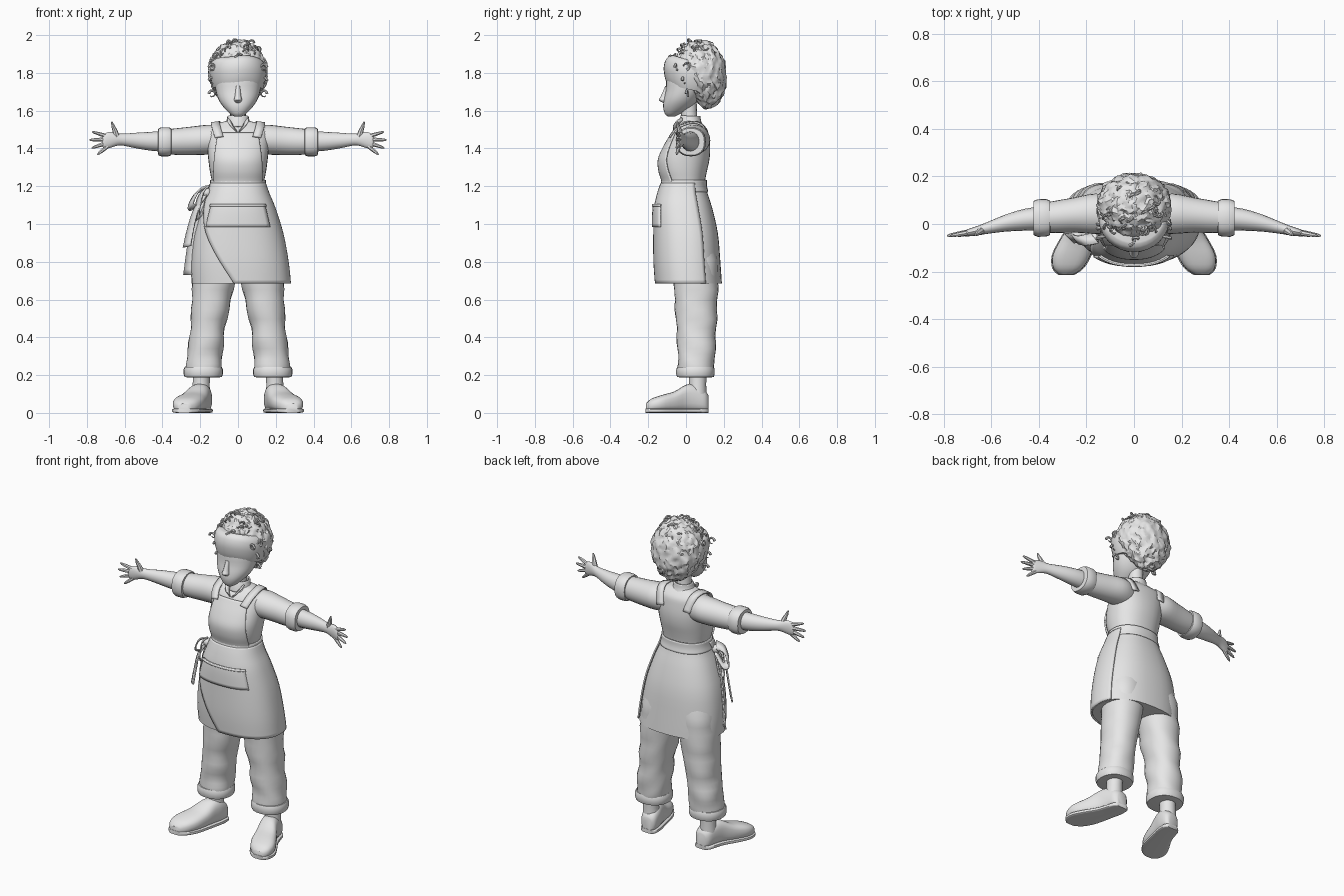
import bpy, bmesh, math, random
from mathutils import Vector, noise

if "Cube" in bpy.data.objects:
    bpy.data.objects.remove(bpy.data.objects["Cube"])

random.seed(4)
grey = bpy.data.materials.new("plain_grey")
grey.diffuse_color = (0.8, 0.8, 0.8, 1)
grey.use_nodes = True
grey.node_tree.nodes["Principled BSDF"].inputs["Base Color"].default_value = grey.diffuse_color


def finish(name, bm, mirror=False, thick=0, angle=40):
    bmesh.ops.recalc_face_normals(bm, faces=bm.faces[:])
    me = bpy.data.meshes.new(name)
    bm.to_mesh(me)
    bm.free()
    ob = bpy.data.objects.new(name, me)
    bpy.context.collection.objects.link(ob)
    me.materials.append(grey)
    if thick:
        m = ob.modifiers.new("thickness", 'SOLIDIFY')
        m.thickness, m.offset = thick, 0
    if mirror:
        m = ob.modifiers.new("mirror", 'MIRROR')
        m.use_mirror_merge = False
    bpy.ops.object.select_all(action='DESELECT')
    ob.select_set(True)
    bpy.context.view_layer.objects.active = ob
    bpy.ops.object.shade_smooth_by_angle(angle=math.radians(angle))
    return ob


def spline(pts, k):
    """Catmull-Rom refinement of a list of tuples."""
    if k == 1:
        return [tuple(p) for p in pts]
    out = []
    for i in range(len(pts) - 1):
        quad = [pts[max(i - 1, 0)], pts[i], pts[i + 1], pts[min(i + 2, len(pts) - 1)]]
        for j in range(k):
            t = j / k
            out.append(tuple(0.5 * (2*b + (c-a)*t + (2*a-5*b+4*c-d)*t*t + (3*b-a-3*c+d)*t**3)
                             for a, b, c, d in zip(*quad)))
    return out + [tuple(pts[-1])]


def ring_point(r, a, axis='z', p=1.0, off=0):
    t, c1, c2, r1, r2 = r
    c, s = math.cos(a), math.sin(a)
    u = c1 + (r1 + off) * math.copysign(abs(c) ** p, c)
    v = c2 + (r2 + off) * math.copysign(abs(s) ** p, s)
    return {'z': (u, v, t), 'x': (t, u, v), 'y': (u, t, v)}[axis]


def grid(bm, rows, closed=False):
    vs = [[bm.verts.new(p) for p in row] for row in rows]
    n = len(vs[0])
    for a, b in zip(vs, vs[1:]):
        for j in range(n if closed else n - 1):
            k = (j + 1) % n
            bm.faces.new((a[j], a[k], b[k], b[j]))
    return vs


def loft(name, rings, axis='z', n=24, k=3, p=1.0, mirror=False, cap=True, thick=0):
    bm = bmesh.new()
    rows = [[ring_point(r, math.tau * j / n, axis, p) for j in range(n)] for r in spline(rings, k)]
    vs = grid(bm, rows, True)
    if cap:
        bm.faces.new(vs[0])
        bm.faces.new(vs[-1])
    return finish(name, bm, mirror, thick)


def panel(name, rings, edges, off, p, n=24):
    """Cloth plate following a loft; edges(z) gives its two angles in degrees."""
    rows = []
    for r in rings:
        a, b = edges(r[0])
        rows.append([ring_point(r, math.radians(a + (b - a) * j / n), 'z', p, off) for j in range(n + 1)])
    bm = bmesh.new()
    grid(bm, rows)
    return finish(name, bm, thick=0.009)


def ribbon(name, pts, width, mirror=False, thick=0.008, taper=1.0):
    w = Vector(width) / 2
    sp = spline(pts, 4)
    rows = []
    for i, q in enumerate(sp):
        f = taper + (1 - taper) * i / (len(sp) - 1)
        rows.append([Vector(q) - w * f, Vector(q) + w * f])
    bm = bmesh.new()
    grid(bm, rows)
    return finish(name, bm, mirror, thick)


def add_tube(bm, pts, radii, n=7):
    pts = [Vector(q) for q in pts]
    rows = []
    for i, q in enumerate(pts):
        d = (pts[min(i + 1, len(pts) - 1)] - pts[max(i - 1, 0)]).normalized()
        u = d.cross(Vector((0.31, 0.93, 0.2))).normalized()
        v = d.cross(u)
        rows.append([q + radii[i] * (u * math.cos(math.tau*j/n) + v * math.sin(math.tau*j/n)) for j in range(n)])
    vs = grid(bm, rows, True)
    bm.faces.new(vs[0])
    bm.faces.new(vs[-1])


# Shoes and soles, toes turned outward: (y, x, height, half width)
foot = [(.118, .185, .09, .03), (.10, .187, .115, .048), (.05, .195, .145, .056), (.0, .21, .145, .06),
        (-.06, .235, .11, .072), (-.13, .262, .09, .08), (-.185, .278, .07, .062), (-.212, .285, .045, .03)]
loft("shoes", [(y, x, h/2 + .004, w, h/2) for y, x, h, w in foot], 'y', p=.75, mirror=True)
loft("soles", [(y * 1.01, x, .012, w + .004, .012) for y, x, h, w in foot], 'y', p=.4, mirror=True)
loft("ankles", [(.08, .195, .06, .05, .05), (.15, .195, .062, .045, .045), (.25, .19, .06, .047, .05)], mirror=True)

# Trousers with rolled cuffs
legs = loft("trousers", [(.2, .183, .05, .088, .088), (.26, .18, .055, .096, .098), (.34, .172, .055, .093, .1),
                         (.45, .16, .055, .092, .106), (.6, .14, .053, .105, .114), (.76, .122, .05, .116, .12),
                         (.9, .11, .03, .11, .12)], p=.9, mirror=True)
for v in legs.data.vertices:
    fold = math.sin(v.co.z * 42 + v.co.y * 22 + v.co.x * 14) * .004
    v.co.x += fold
    v.co.y += fold
loft("trouser_cuffs", [(.188, .184, .05, .085, .083), (.19, .184, .05, .099, .097), (.205, .184, .05, .104, .102),
                       (.23, .184, .05, .104, .102), (.243, .184, .05, .098, .097), (.244, .184, .05, .08, .08)],
     k=1, p=.9, mirror=True)

# Skirt and shirt body
skirt = [(.685, .012, .018, .258, .172), (.8, .005, .01, .253, .172), (.95, 0, .003, .23, .166),
         (1.08, 0, -.01, .19, .150), (1.16, 0, -.014, .157, .129), (1.215, 0, -.012, .138, .113)]
torso = [(1.17, 0, -.012, .138, .113), (1.22, 0, -.01, .138, .11), (1.28, 0, -.013, .149, .124),
         (1.34, 0, -.008, .157, .132), (1.4, 0, .006, .163, .122), (1.46, 0, .02, .168, .102),
         (1.5, 0, .028, .165, .085), (1.527, 0, .03, .135, .06), (1.545, 0, .025, .06, .045)]
loft("skirt", skirt, n=36, p=.85)
loft("shirt_body", torso, n=32, p=.88)
loft("waistband", [(1.17, 0, -.012, .152, .126), (1.2, 0, -.012, .145, .119), (1.232, 0, -.01, .143, .116)],
     n=32, p=.87, cap=False, thick=.008)


# Apron: wrapped front, bib, straps, pocket
def wrap_edge(z):
    return (-95 - 85 * ((z - .68) / .54) ** 1.2 if z > .68 else -95), 25


panel("apron_front", spline(skirt, 4), wrap_edge, .006, .85)
bib = [r for r in spline(torso, 4) if 1.2 < r[0] < 1.49]
panel("apron_bib", bib, lambda z: (-90 - (62 - 100 * (z - 1.2)), -90 + (62 - 100 * (z - 1.2))), .005, .88)
ribbon("apron_straps", [(.1, -.088, 1.46), (.115, -.045, 1.51), (.12, .03, 1.538), (.11, .09, 1.52),
                        (.09, .125, 1.44)], (.045, 0, -.006), mirror=True)
pocket = [r for r in spline(skirt, 8) if .985 < r[0] < 1.11]
panel("apron_pocket", pocket, lambda z: (-133, -47), .013, .85, 12)
panel("pocket_hem", pocket[-2:], lambda z: (-134, -46), .018, .85, 12)

# Tied bow at the hip
for i, (dx, dz) in enumerate([(-.085, -.07), (-.055, -.12)]):
    x, y, z = -.165, -.06, 1.17
    ribbon(f"bow_loop_{i}", [(x, y, z + .02), (x + dx*.6, y - .01, z + dz*.3 + .02), (x + dx, y, z + dz),
                             (x + dx*.7, y + .02, z + dz*1.1), (x, y + .01, z - .01)], (.03, -.04, .03))
ribbon("bow_tail_long", [(-.17, -.05, 1.15), (-.215, -.03, 1.05), (-.245, -.01, .9), (-.265, 0, .73)],
       (.045, -.045, .0), taper=.5)
ribbon("bow_tail_short", [(-.17, -.07, 1.16), (-.22, -.07, 1.08), (-.25, -.06, .98), (-.27, -.06, .88)],
       (.04, -.04, .01), taper=.5)
bm = bmesh.new()
bmesh.ops.create_icosphere(bm, subdivisions=2, radius=.026)
bmesh.ops.translate(bm, verts=bm.verts[:], vec=(-.165, -.06, 1.165))
finish("bow_knot", bm)

# Sleeves, rolled cuffs, forearms and palms
loft("sleeves", [(.09, .035, 1.445, .075, .078), (.16, .043, 1.446, .085, .079), (.25, .038, 1.44, .074, .075),
                 (.33, .03, 1.436, .068, .07), (.385, .026, 1.436, .062, .064)], 'x', mirror=True)
loft("sleeve_cuffs", [(.352, .026, 1.436, .06, .06), (.354, .026, 1.436, .073, .072), (.37, .026, 1.435, .079, .077),
                      (.405, .025, 1.435, .079, .077), (.422, .025, 1.435, .072, .071),
                      (.423, .025, 1.435, .05, .05)], 'x', k=1, p=.85, mirror=True)
loft("forearms", [(.38, .025, 1.437, .05, .055), (.46, .018, 1.438, .046, .05), (.54, .004, 1.442, .036, .041),
                  (.615, -.016, 1.447, .025, .031), (.65, -.026, 1.448, .021, .036), (.685, -.034, 1.444, .017, .043),
                  (.71, -.039, 1.438, .013, .037), (.717, -.04, 1.436, .006, .025)], 'x', n=16, mirror=True)

# Fingers and thumbs
bm = bmesh.new()
for x0, z0, x1, z1 in [(.695, 1.465, .772, 1.488), (.705, 1.447, .787, 1.445),
                       (.7, 1.428, .775, 1.402), (.69, 1.412, .744, 1.368)]:
    a, b = Vector((x0, -.036, z0)), Vector((x1, -.05, z1))
    add_tube(bm, [a, a.lerp(b, .5), a.lerp(b, .88), b], [.0115, .01, .007, .003])
add_tube(bm, [(.64, -.026, 1.455), (.652, -.034, 1.495), (.662, -.042, 1.52), (.668, -.046, 1.541)],
         [.018, .013, .009, .004])
finish("fingers", bm, mirror=True)

# Neck and collar
loft("neck", [(1.5, 0, .025, .055, .05), (1.56, 0, .018, .042, .042), (1.68, 0, .01, .043, .046)], n=16)
loft("collar", [(1.515, 0, .022, .072, .066), (1.545, 0, .02, .058, .056), (1.572, 0, .024, .052, .048)],
     n=20, cap=False, thick=.008)
ribbon("collar_flaps", [(.045, -.02, 1.55), (.04, -.05, 1.53), (.02, -.068, 1.503)], (.03, 0, .03), mirror=True,
       taper=.8)

# Face and nose
loft("face", [(1.568, 0, -.078, .018, .018), (1.585, 0, -.07, .044, .042), (1.62, 0, -.045, .078, .076),
              (1.66, 0, -.025, .104, .092), (1.71, 0, -.005, .119, .102), (1.78, 0, .01, .125, .112),
              (1.85, 0, .03, .115, .11), (1.9, 0, .04, .07, .07)], n=28, p=.95)
loft("nose", [(1.64, 0, -.108, .012, .01), (1.656, 0, -.118, .021, .026), (1.675, 0, -.112, .017, .022),
              (1.73, 0, -.1, .011, .01)], n=12)

# Head scarf across the brow
scarf = loft("head_scarf", [(1.705, 0, .02, .128, .118), (1.74, 0, .022, .139, .132), (1.79, 0, .025, .147, .14),
                            (1.835, 0, .03, .142, .132), (1.855, 0, .035, .125, .112)], n=32, thick=.006)
for v in scarf.data.vertices:
    v.co.z += .02 - (v.co.y + .02) * .22 + math.sin(v.co.x * 30) * .004

# Curly hair mass, narrowing toward the nape
bm = bmesh.new()
bmesh.ops.create_icosphere(bm, subdivisions=5, radius=1)
for v in bm.verts:
    d = v.co.copy()
    bump = 1 + .075 * noise.noise(d * 4.5) + .05 * noise.noise(d * 10)
    low = max(0, -d.z)
    front = max(0, -d.y)
    v.co = Vector((d.x * .158 * (1 - .15 * low), .075 + d.y * .138 + .02 * low,
                   1.792 + d.z * .18 + front * low * .1 + front * .02)) 
    v.co = Vector((0, .075, 1.79)) + (v.co - Vector((0, .075, 1.79))) * bump
finish("hair", bm, angle=30)

# Loose curls over the crown and hairline
bm = bmesh.new()
for i in range(64):
    az = random.uniform(-math.pi, 0) if i < 46 else random.uniform(0, math.pi)
    el = random.uniform(.15, 1.3)
    d = Vector((math.cos(az) * math.cos(el), math.sin(az) * math.cos(el), math.sin(el)))
    reach = .97 if i % 3 else 1.03
    c = Vector((d.x * .156, .065 + d.y * (.165 if d.y < 0 else .135), 1.785 + d.z * .185)) 
    c = Vector((0, .065, 1.785)) + (c - Vector((0, .065, 1.785))) * reach
    u = d.orthogonal().normalized()
    w = d if i % 2 else d.cross(u)
    r, ph = random.uniform(.011, .02), random.uniform(0, 6)
    turn = [ph + 5.6 * t / 11 for t in range(12)]
    pts = [c + r * (1 - .4 * t / 11) * (u * math.cos(a) + w * math.sin(a)) + d.cross(u) * t * .0012
           for t, a in enumerate(turn)]
    add_tube(bm, pts, [.007 * (1 - .65 * t / 11) for t in range(12)], 6)
for s in (-1, 1):
    for y, z in [(-.06, 1.83), (-.02, 1.76), (.0, 1.69)]:
        pts = [(s * (.138 + .016 * math.cos(t * .6)), y + .004 * t * .4, z + .016 * math.sin(t * .6))
               for t in range(10)]
        add_tube(bm, pts, [.008 * (1 - .07 * t) for t in range(10)], 6)
finish("hair_curls", bm)
